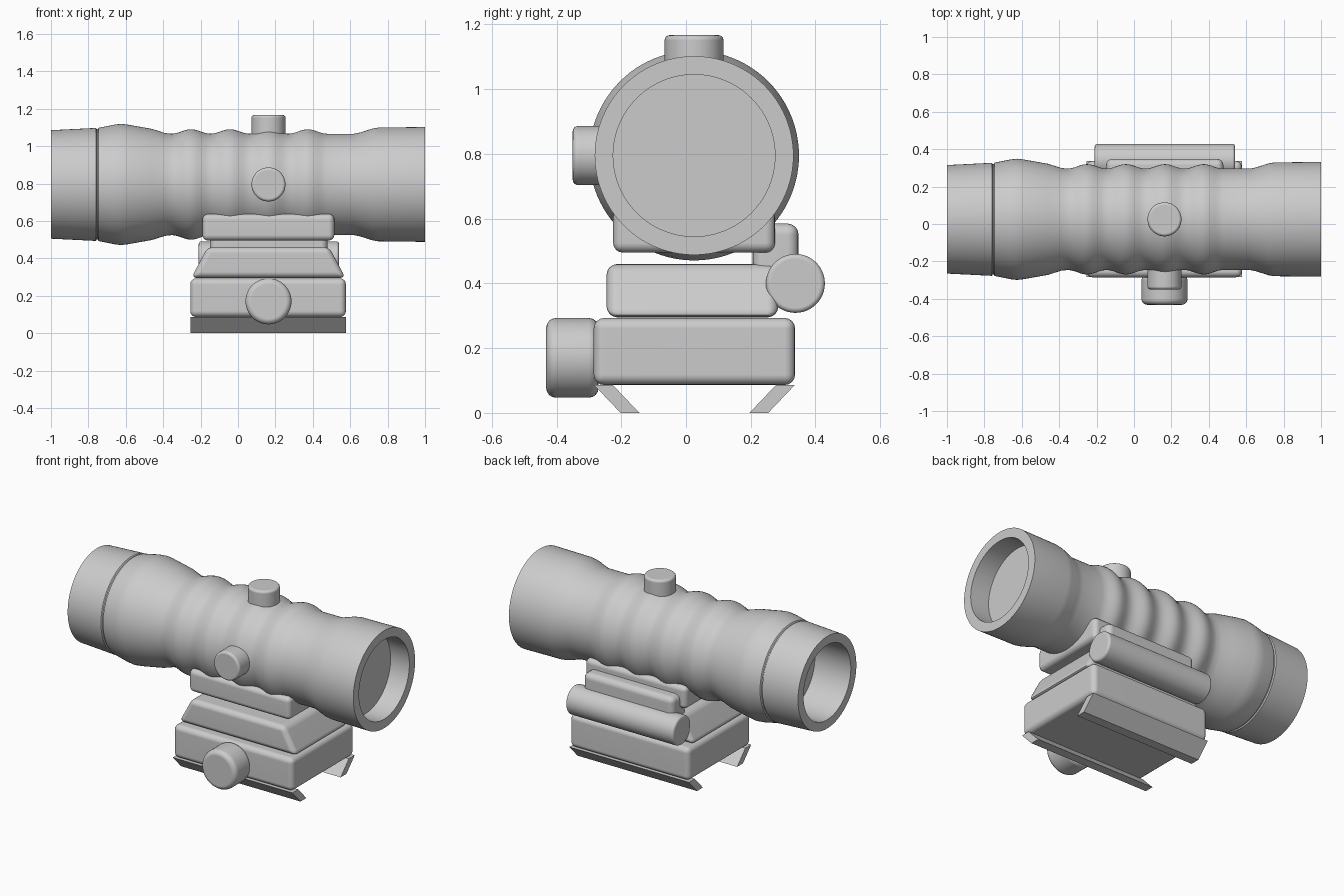
import bpy, bmesh, math
from mathutils import Matrix, Vector

cube = bpy.data.objects.get("Cube")
if cube:
    bpy.data.objects.remove(cube, do_unlink=True)

grey = bpy.data.materials.new("matte_grey")
grey.use_nodes = True
grey.diffuse_color = (0.6, 0.6, 0.6, 1)
grey.node_tree.nodes["Principled BSDF"].inputs["Base Color"].default_value = (0.6, 0.6, 0.6, 1)

AXIS_Y, AXIS_Z = 0.025, 0.795   # optical axis
MID_X = 0.163                   # centre of mount and turrets


def finish(name, bm, weighted=True):
    bmesh.ops.recalc_face_normals(bm, faces=bm.faces)
    mesh = bpy.data.meshes.new(name)
    bm.to_mesh(mesh)
    bm.free()
    mesh.materials.append(grey)
    mesh.shade_smooth()
    mesh.set_sharp_from_angle(angle=math.radians(35))
    obj = bpy.data.objects.new(name, mesh)
    bpy.context.collection.objects.link(obj)
    if weighted:
        mod = obj.modifiers.new("weighted_normals", 'WEIGHTED_NORMAL')
        mod.keep_sharp = True
    return obj


def round_edges(bm, width):
    edges = [e for e in bm.edges if e.calc_face_angle(0) > math.radians(30)]
    bmesh.ops.bevel(bm, geom=edges, offset=width, segments=4, profile=0.5, affect='EDGES')


def block(name, x, y, z, bevel, taper=0):
    """Rounded box between ranges; taper pulls the top ends in along x."""
    bm = bmesh.new()
    bmesh.ops.create_cube(bm, size=1)
    for v in bm.verts:
        top = v.co.z > 0
        side = 1 if v.co.x > 0 else -1
        v.co = Vector((x[side > 0] - (side * taper if top else 0), y[v.co.y > 0], z[top]))
    round_edges(bm, bevel)
    return finish(name, bm)


def knob(name, start, end, radius, bevel):
    """Rounded cylinder from one point to another."""
    a, b = Vector(start), Vector(end)
    turn = (b - a).to_track_quat('Z', 'Y').to_matrix().to_4x4()
    bm = bmesh.new()
    bmesh.ops.create_cone(bm, cap_ends=True, segments=48, radius1=radius, radius2=radius,
                          depth=(b - a).length, matrix=Matrix.Translation((a + b) / 2) @ turn)
    round_edges(bm, bevel)
    return finish(name, bm)


def prism(name, profile, x):
    """Extrude a y-z outline along x."""
    bm = bmesh.new()
    face = bm.faces.new([bm.verts.new((x[0], py, pz)) for py, pz in profile])
    ext = bmesh.ops.extrude_face_region(bm, geom=[face])["geom"]
    bmesh.ops.translate(bm, vec=(x[1] - x[0], 0, 0),
                        verts=[g for g in ext if isinstance(g, bmesh.types.BMVert)])
    return finish(name, bm, False)


# Scope tube: recessed lenses, front hood with seam, ribbed waist, flared end
ribs = []
for i in range(49):
    t = i / 12
    ribs.append((-0.355 + 0.208 * t, 0.271 + 0.024 * math.sin(math.pi * t) ** 2))
profile = [(-0.75, 0), (-0.75, 0.235), (-1, 0.235), (-1, 0.29), (-0.76, 0.302),
           (-0.755, 0.295), (-0.75, 0.295), (-0.745, 0.303), (-0.66, 0.32), (-0.625, 0.324),
           (-0.59, 0.32), (-0.46, 0.297), (-0.39, 0.275)]
profile += ribs
profile += [(0.62, 0.271), (0.65, 0.277), (0.72, 0.299), (0.75, 0.304), (1, 0.307),
            (1, 0.25), (0.87, 0.25), (0.87, 0)]
bm = bmesh.new()
verts = [bm.verts.new((px, AXIS_Y, AXIS_Z + r)) for px, r in profile]
edges = [bm.edges.new(pair) for pair in zip(verts, verts[1:])]
bmesh.ops.spin(bm, geom=verts + edges, cent=(0, AXIS_Y, AXIS_Z), axis=(1, 0, 0),
               angle=math.tau, steps=96)
bmesh.ops.remove_doubles(bm, verts=bm.verts, dist=0.0005)
finish("scope_tube", bm, False)

# Adjustment turrets
knob("top_turret", (MID_X, AXIS_Y, AXIS_Z), (MID_X, AXIS_Y, 1.167), 0.091, 0.016)
knob("side_turret", (MID_X, AXIS_Y, AXIS_Z), (MID_X, -0.35, AXIS_Z), 0.091, 0.016)

# Mount stack
block("tube_cradle", (-0.19, 0.515), (-0.225, 0.275), (0.495, 0.637), 0.03)
block("hinge_block", (-0.15, 0.478), (0.205, 0.348), (0.36, 0.585), 0.035)
knob("hinge_barrel", (-0.21, 0.338, 0.4), (0.54, 0.338, 0.4), 0.091, 0.015)
block("tapered_riser", (-0.25, 0.575), (-0.245, 0.285), (0.295, 0.46), 0.032, 0.088)
block("base_block", (-0.255, 0.577), (-0.285, 0.337), (0.086, 0.293), 0.032)
knob("clamp_knob", (MID_X, -0.27, 0.17), (MID_X, -0.432, 0.17), 0.123, 0.03)

# Slanted rail jaws, mirrored about the base centre
for side, name in ((-1, "front_jaw"), (1, "back_jaw")):
    outline = [(0.31, 0.086), (0.252, 0.086), (0.17, 0), (0.228, 0)]
    prism(name, [(0.026 + side * d, h) for d, h in outline], (-0.255, 0.577))
